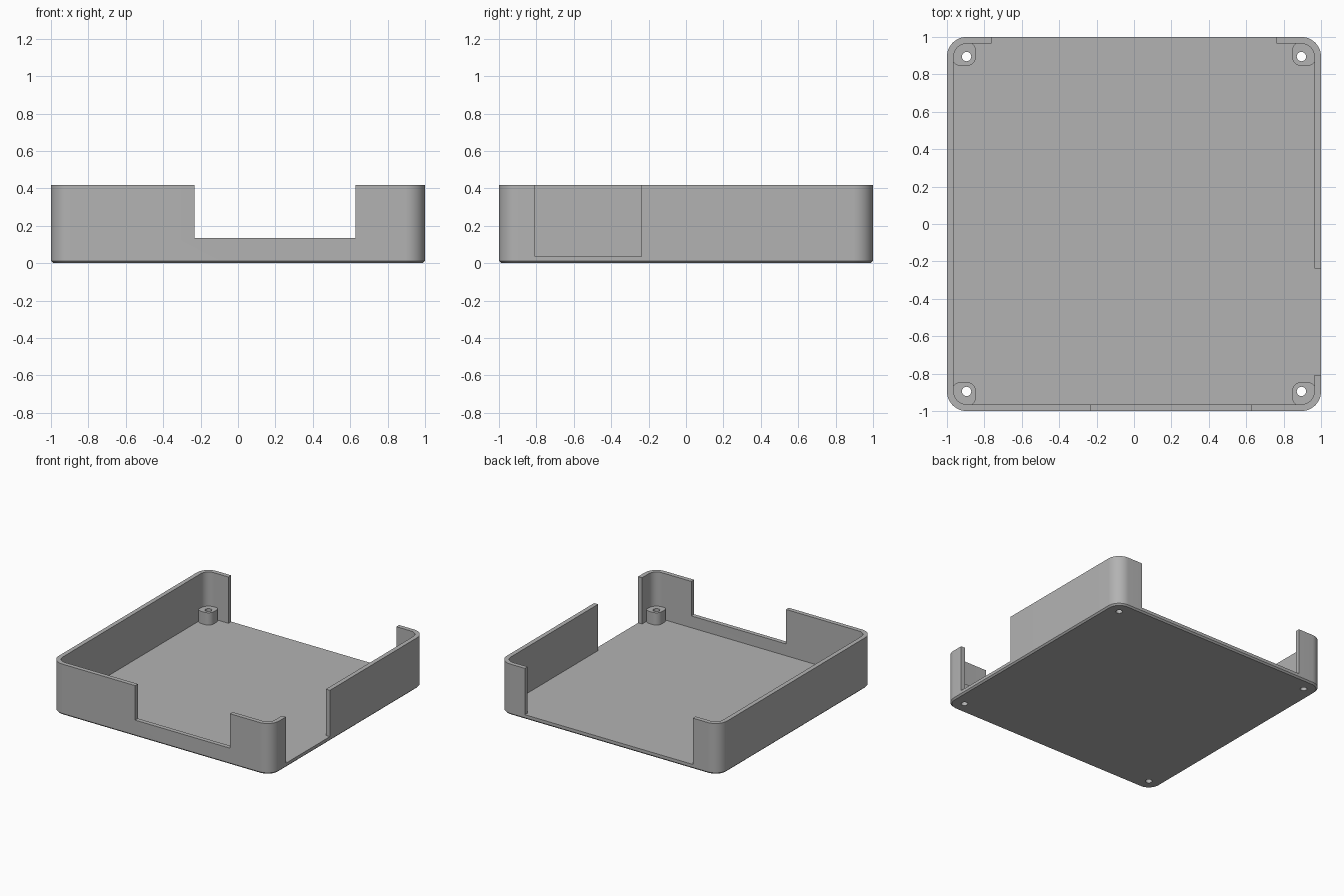
import bpy, bmesh, math
from math import pi, cos, sin

old = bpy.data.objects.get("Cube")
if old:
    bpy.data.objects.remove(old, do_unlink=True)

HEIGHT, FLOOR, WALL = 0.417, 0.037, 0.036
CORNER = 0.105             # outer corner radius
HOLE = 1 - CORNER          # screw holes share the corner centres
POST_TOP = 0.137

grey = bpy.data.materials.new("plain grey")
grey.use_nodes = True
grey.diffuse_color = (0.45, 0.45, 0.45, 1)
grey.node_tree.nodes["Principled BSDF"].inputs["Base Color"].default_value = grey.diffuse_color


def rounded_square(half, radius, steps=12):
    """Corner arcs joined into one closed outline."""
    c = half - radius
    points = []
    for k in range(4):
        sx, sy = ((1, 1), (-1, 1), (-1, -1), (1, -1))[k]
        for i in range(steps + 1):
            a = (k + i / steps) * pi / 2
            points.append((sx * c + radius * cos(a), sy * c + radius * sin(a)))
    return points


def circle(radius, steps=32):
    return [(radius * cos(2 * pi * i / steps), radius * sin(2 * pi * i / steps))
            for i in range(steps)]


def loft(name, layers, x=0, y=0):
    """Solid through a stack of (z, outline) layers."""
    bm = bmesh.new()
    rings = [[bm.verts.new((px + x, py + y, z)) for px, py in outline]
             for z, outline in layers]
    n = len(rings[0])
    for low, high in zip(rings, rings[1:]):
        for i in range(n):
            j = (i + 1) % n
            bm.faces.new((low[i], low[j], high[j], high[i]))
    bm.faces.new(rings[0][::-1])
    bm.faces.new(rings[-1])
    mesh = bpy.data.meshes.new(name)
    bm.to_mesh(mesh)
    bm.free()
    mesh.materials.append(grey)
    ob = bpy.data.objects.new(name, mesh)
    bpy.context.collection.objects.link(ob)
    return ob


def box(name, x0, x1, y0, y1, z0, z1):
    outline = [(x0, y0), (x1, y0), (x1, y1), (x0, y1)]
    return loft(name, [(z0, outline), (z1, outline)])


def select(ob):
    bpy.ops.object.select_all(action='DESELECT')
    ob.select_set(True)
    bpy.context.view_layer.objects.active = ob


def cut(ob, cutter):
    cutter.hide_render = True
    mod = ob.modifiers.new("cut", 'BOOLEAN')
    mod.operation, mod.solver, mod.object = 'DIFFERENCE', 'EXACT', cutter
    select(ob)
    bpy.ops.object.modifier_apply(modifier=mod.name)
    bpy.data.objects.remove(cutter, do_unlink=True)


def smooth(ob):
    select(ob)
    bpy.ops.object.shade_smooth_by_angle(angle=math.radians(30))


# Tray shell with a small chamfer round the base
tray = loft("tray", [(0, rounded_square(0.988, CORNER - 0.012)),
                     (0.012, rounded_square(1, CORNER)),
                     (HEIGHT, rounded_square(1, CORNER))])
inner = rounded_square(1 - WALL, CORNER - WALL)
cut(tray, loft("cavity", [(FLOOR, inner), (1, inner)]))

# Openings in the front, back and left walls
cut(tray, box("front_opening", -0.233, 0.627, -1.2, -0.9, 0.134, 1))
cut(tray, box("back_opening", -0.762, 0.762, 0.9, 1.2, FLOOR, 1))
cut(tray, box("left_opening", 0.9, 1.2, -0.808, -0.237, FLOOR, 1))

# Corner posts, with screw holes running on through the floor
hole = circle(0.025)
post_outline = rounded_square(0.065, 0.05)
for side, sx in (("left", 1), ("right", -1)):
    for end, sy in (("front", -1), ("back", 1)):
        post = loft(f"{end}_{side}_post",
                    [(FLOOR - 0.01, post_outline), (POST_TOP, post_outline)],
                    sx * 0.91, sy * 0.91)
        for part in (post, tray):
            cut(part, loft("hole", [(-0.1, hole), (0.3, hole)], sx * HOLE, sy * HOLE))
        smooth(post)
smooth(tray)
